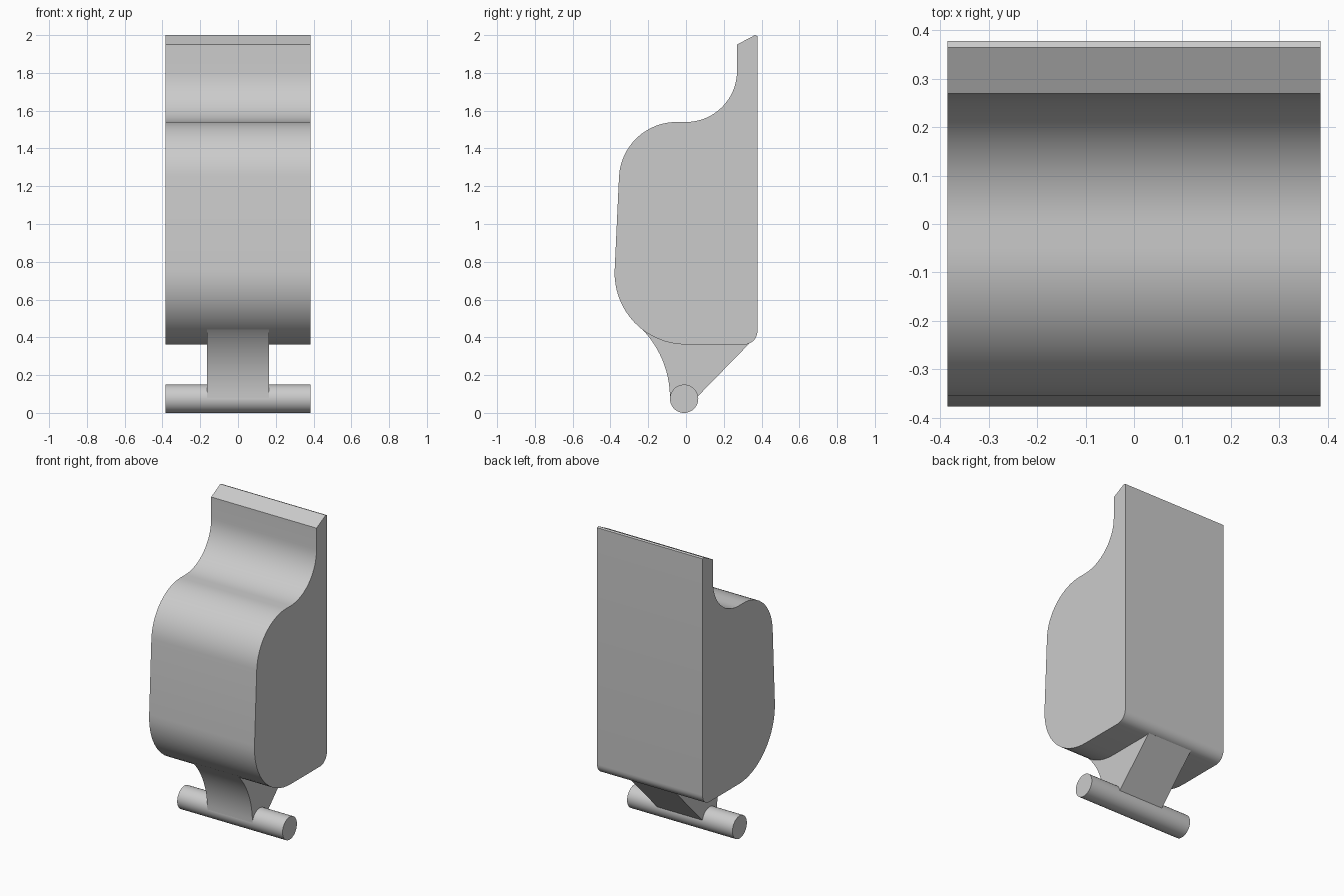
import bpy, bmesh
from math import sin, cos, radians

cube = bpy.data.objects.get("Cube")
if cube:
    bpy.data.objects.remove(cube)

grey = bpy.data.materials.new("plain grey")
grey.use_nodes = True
colour = (0.6, 0.6, 0.6, 1)
grey.diffuse_color = colour
grey.node_tree.nodes["Principled BSDF"].inputs["Base Color"].default_value = colour


def arc(cy, cz, r, start, end, steps=16):
    """Points (y, z) along a circular arc, angles in degrees."""
    angles = [radians(start + (end - start) * i / steps) for i in range(steps + 1)]
    return [(cy + r * cos(a), cz + r * sin(a)) for a in angles]


def extrude_profile(name, profile, half_width):
    """Solid made by sweeping a side profile across x."""
    bm = bmesh.new()
    face = bm.faces.new([bm.verts.new((-half_width, y, z)) for y, z in profile])
    swept = bmesh.ops.extrude_face_region(bm, geom=[face])["geom"]
    verts = [v for v in swept if isinstance(v, bmesh.types.BMVert)]
    bmesh.ops.translate(bm, verts=verts, vec=(2 * half_width, 0, 0))
    bmesh.ops.recalc_face_normals(bm, faces=bm.faces)
    mesh = bpy.data.meshes.new(name)
    bm.to_mesh(mesh)
    bm.free()
    mesh.materials.append(grey)
    obj = bpy.data.objects.new(name, mesh)
    bpy.context.collection.objects.link(obj)
    bpy.ops.object.select_all(action="DESELECT")
    obj.select_set(True)
    bpy.context.view_layer.objects.active = obj
    bpy.ops.object.shade_smooth_by_angle(angle=radians(25))
    return obj


# Main body: tall flat back, bevelled lip, scooped neck and rounded belly
body = [(0.378, 1.995), (0.365, 2.0), (0.27, 1.95)]
body += arc(0, 1.81, 0.27, 0, -90)
body += arc(-0.05, 1.235, 0.305, 90, 177)
body += arc(0, 0.74, 0.378, 177, 270)
body += arc(0.308, 0.432, 0.07, -90, 0, 8)
extrude_profile("body", body, 0.385)

# Bracket under the body: scooped front, slanted back
bracket = arc(-0.605, 0.08, 0.52, 47, 0)
bracket += [(0.055, 0.08), (0.335, 0.367), (0.2, 0.5), (-0.2, 0.5)]
extrude_profile("bracket", bracket, 0.165)

# Cross pin at the foot
extrude_profile("cross_pin", arc(-0.01, 0.075, 0.075, 0, 352.5, 47), 0.385)
